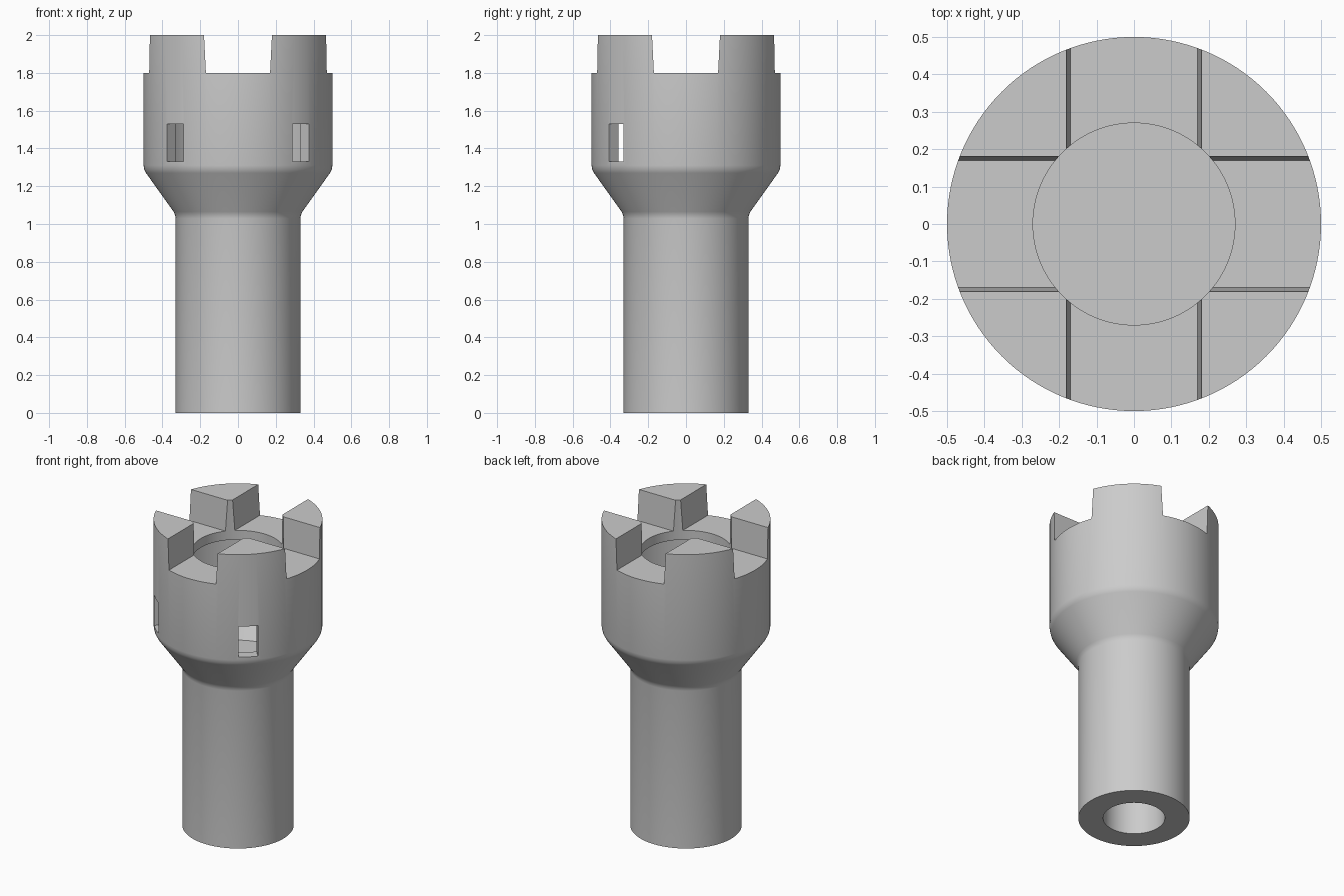
import bpy, bmesh, math
from mathutils import Matrix

cube = bpy.data.objects.get("Cube")
if cube:
    bpy.data.objects.remove(cube, do_unlink=True)

steel = bpy.data.materials.new("plain grey")
steel.use_nodes = True
steel.diffuse_color = (0.6, 0.6, 0.6, 1)
steel.node_tree.nodes["Principled BSDF"].inputs["Base Color"].default_value = (0.6, 0.6, 0.6, 1)


def add_object(name, bm):
    bmesh.ops.recalc_face_normals(bm, faces=bm.faces)
    mesh = bpy.data.meshes.new(name)
    bm.to_mesh(mesh)
    bm.free()
    mesh.materials.append(steel)
    obj = bpy.data.objects.new(name, mesh)
    bpy.context.collection.objects.link(obj)
    return obj


def lathe(name, profile, steps=128):
    bm = bmesh.new()
    verts = [bm.verts.new((r, 0, z)) for r, z in profile]
    edges = [bm.edges.new(pair) for pair in zip(verts, verts[1:])]
    bmesh.ops.spin(bm, geom=verts + edges, cent=(0, 0, 0), axis=(0, 0, 1),
                   angle=math.tau, steps=steps, use_duplicate=False)
    bmesh.ops.remove_doubles(bm, verts=bm.verts, dist=1e-4)
    return add_object(name, bm)


def prism(name, outline, start, end, angle):
    """Extrude an x-z outline along y, then turn it about the vertical axis."""
    bm = bmesh.new()
    face = bm.faces.new([bm.verts.new((x, start, z)) for x, z in outline])
    new = bmesh.ops.extrude_face_region(bm, geom=[face])["geom"]
    moved = [v for v in new if isinstance(v, bmesh.types.BMVert)]
    bmesh.ops.translate(bm, verts=moved, vec=(0, end - start, 0))
    bm.transform(Matrix.Rotation(angle, 4, "Z"))
    return add_object(name, bm)


# Hollow body: blind lower bore, shank, flared head, top opening, inner chamber
body = lathe("castellated_body", [
    (0, 0.9), (0.183, 0.9), (0.183, 0),
    (0.33, 0), (0.33, 1.03), (0.333, 1.047), (0.341, 1.065),
    (0.487, 1.27), (0.496, 1.288), (0.5, 1.31), (0.5, 2),
    (0.27, 2), (0.27, 1.74),
    (0.434, 1.74), (0.434, 1.32), (0.275, 1.08), (0, 1.08)])

# Crossed tapered slots leave four teeth; two windows pierce the front
slot = [(-0.17, 1.8), (0.17, 1.8), (0.185, 2.1), (-0.185, 2.1)]
window = [(-0.058, 1.33), (0.058, 1.33), (0.058, 1.53), (-0.058, 1.53)]
window_turn = math.radians(42)
cutters = [
    prism("slot_cutter_lengthwise", slot, -0.7, 0.7, 0),
    prism("slot_cutter_crosswise", slot, -0.7, 0.7, math.pi / 2),
    prism("left_window_cutter", window, -0.7, -0.3, window_turn),
    prism("right_window_cutter", window, -0.7, -0.3, -window_turn),
]

bpy.context.view_layer.objects.active = body
body.select_set(True)
for cutter in cutters:
    cut = body.modifiers.new(cutter.name, "BOOLEAN")
    cut.operation = "DIFFERENCE"
    cut.solver = "EXACT"
    cut.object = cutter
    bpy.ops.object.modifier_apply(modifier=cut.name)
for cutter in cutters:
    bpy.data.objects.remove(cutter, do_unlink=True)

bpy.ops.object.select_all(action="DESELECT")
body.select_set(True)
bpy.ops.object.shade_smooth_by_angle(angle=math.radians(30))
